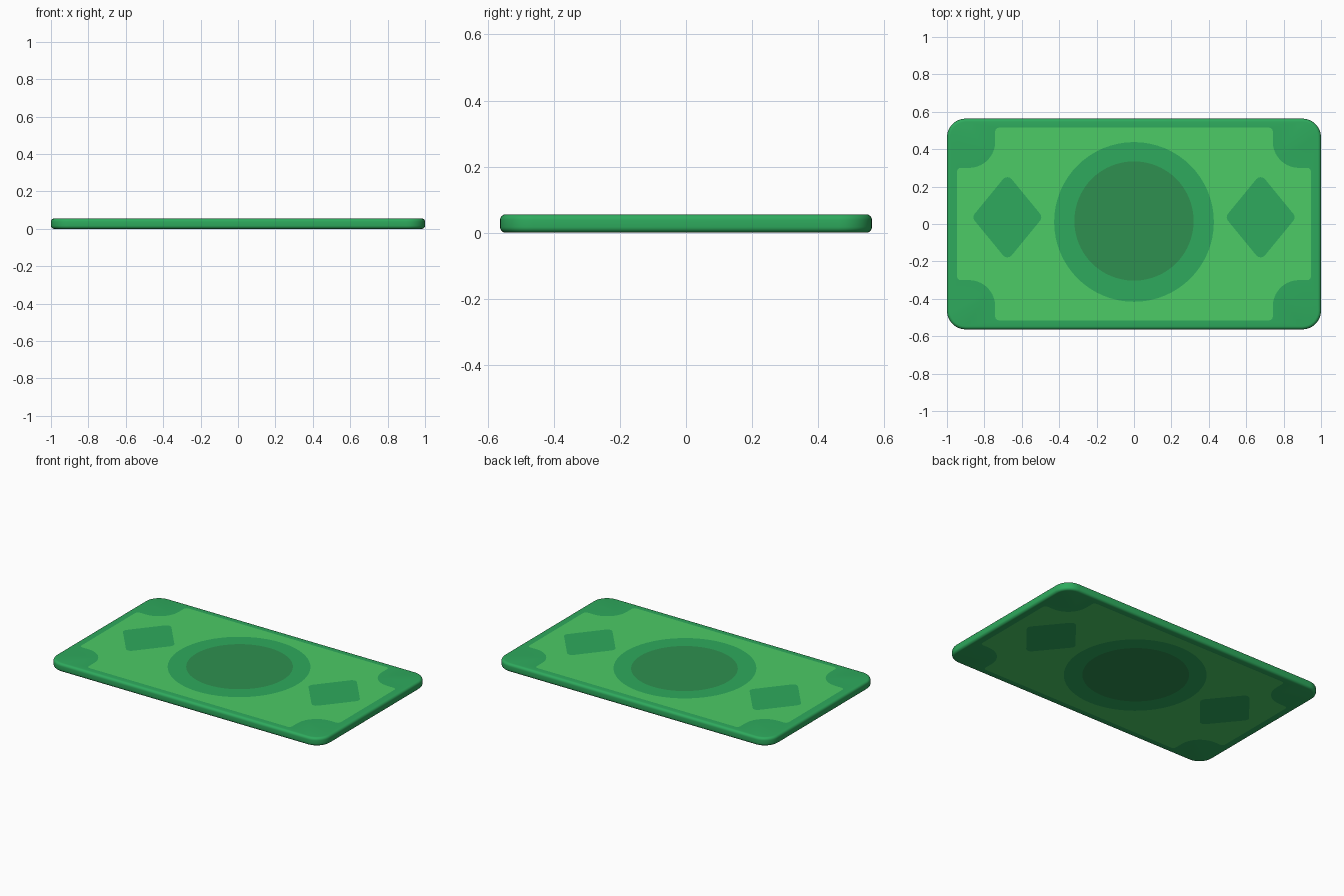
import bpy, bmesh, math
from mathutils import Vector

if "Cube" in bpy.data.objects:
    bpy.data.objects.remove(bpy.data.objects["Cube"])

W, D, H = 1.0, 0.5635, 0.055     # half width, half depth, thickness
EDGE = 0.017                     # edge rounding


def material(name, rgb):
    lin = [(c / 255 / 12.92) if c < 10 else ((c / 255 + 0.055) / 1.055) ** 2.4 for c in rgb]
    m = bpy.data.materials.new(name)
    m.diffuse_color = (*lin, 1)
    m.use_nodes = True
    m.node_tree.nodes["Principled BSDF"].inputs["Base Color"].default_value = m.diffuse_color
    return m


def rounded(corners, steps=8):
    """Closed 2D outline from (x, y, radius) corners, each one filleted."""
    pts, n = [], len(corners)
    for i, (x, y, r) in enumerate(corners):
        p = Vector((x, y))
        a = (Vector(corners[i - 1][:2]) - p).normalized()
        b = (Vector(corners[(i + 1) % n][:2]) - p).normalized()
        half = a.angle(b) / 2
        centre = p + (a + b).normalized() * r / math.sin(half)
        va = p + a * r / math.tan(half) - centre
        vb = p + b * r / math.tan(half) - centre
        sweep = va.angle_signed(vb)          # clockwise positive
        for k in range(steps + 1):
            t = -sweep * k / steps
            pts.append(centre + Vector((va.x * math.cos(t) - va.y * math.sin(t),
                                        va.x * math.sin(t) + va.y * math.cos(t))))
    return pts


def slab_outline(inset):
    w, d, r = W - inset, D - inset, 0.1 - inset
    return rounded([(w, d, r), (-w, d, r), (-w, -d, r), (w, -d, r)])


def circle(y, r, n=64):
    return [Vector((r * math.cos(2 * math.pi * k / n), y + r * math.sin(2 * math.pi * k / n)))
            for k in range(n)]


def diamond(x):
    y, w, h = 0.036, 0.19, 0.232
    return rounded([(x + w, y, 0.03), (x, y + h, 0.03), (x - w, y, 0.03), (x, y - h, 0.03)], 4)


def panel_outline():
    notch = [(0.946, 0.30, 0.02), (0.742, 0.30, 0.14), (0.742, 0.515, 0.02)]
    pts = []
    for sx, sy in ((1, 1), (-1, 1), (-1, -1), (1, -1)):
        c = [(x * sx, y * sy, r) for x, y, r in notch]
        pts += c if sx * sy > 0 else c[::-1]
    return rounded(pts, 10)


bm = bmesh.new()


def add_loop(pts, z):
    vs = [bm.verts.new((p.x, p.y, z)) for p in pts]
    return vs, [bm.edges.new((vs[i - 1], vs[i])) for i in range(len(vs))]


def region(loops, z, mat):
    """Flat face region: first loop is the outline, the others are holes."""
    edges = [e for l in loops for e in add_loop(l, z)[1]]
    res = bmesh.ops.triangle_fill(bm, edges=edges, use_beauty=True, normal=(0, 0, 1))
    for g in res["geom"]:
        if isinstance(g, bmesh.types.BMFace):
            g.material_index = mat


# Rounded rim: stacked outlines following a quarter-round edge profile
quarter = [(EDGE * (1 - math.sin(a)), EDGE * (1 - math.cos(a)))
           for a in (k * math.pi / 10 for k in range(6))]
profile = quarter + [(i, H - z) for i, z in reversed(quarter)]
rings = [add_loop(slab_outline(i), z)[0] for i, z in profile]
for lo, hi in zip(rings, rings[1:]):
    for i in range(len(lo)):
        bm.faces.new((lo[i - 1], lo[i], hi[i], hi[i - 1]))

# Printed faces, the same on both sides
border, panel = slab_outline(EDGE), panel_outline()
ring, disc = circle(0.011, 0.427), circle(0.016, 0.319)
gems = [diamond(-0.677), diamond(0.677)]
for z in (0, H):
    region([border, panel], z, 0)
    region([panel, ring] + gems, z, 1)
    region([ring, disc], z, 0)
    region([disc], z, 2)
    for g in gems:
        region([g], z, 0)

bmesh.ops.remove_doubles(bm, verts=bm.verts, dist=1e-5)
bmesh.ops.recalc_face_normals(bm, faces=bm.faces)
mesh = bpy.data.meshes.new("banknote")
bm.to_mesh(mesh)
bm.free()

for m in (material("mid green", (46, 170, 93)),
          material("light green", (76, 203, 102)),
          material("dark green", (46, 144, 80))):
    mesh.materials.append(m)
note = bpy.data.objects.new("banknote", mesh)
bpy.context.collection.objects.link(note)
bpy.context.view_layer.objects.active = note
note.select_set(True)
bpy.ops.object.shade_smooth_by_angle(angle=math.radians(40))
